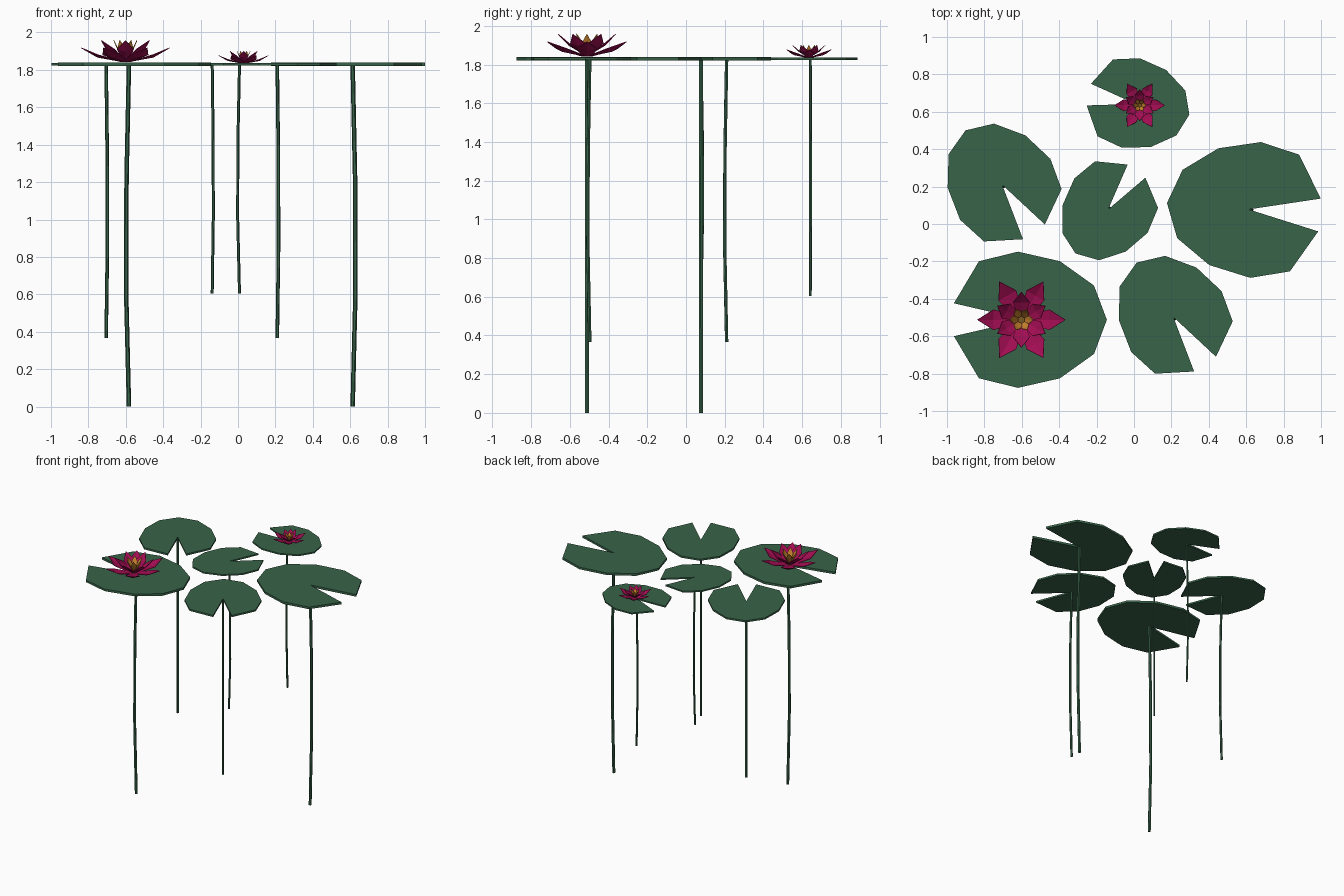
import bpy, bmesh, math
from mathutils import Matrix, Vector

if "Cube" in bpy.data.objects:
    bpy.data.objects.remove(bpy.data.objects["Cube"])

WATER = 1.83  # height of the water surface the pads float on


def material(name, rgb):
    m = bpy.data.materials.new(name)
    m.diffuse_color = (*rgb, 1)
    m.use_nodes = True
    m.node_tree.nodes["Principled BSDF"].inputs["Base Color"].default_value = m.diffuse_color
    return m


GREEN = material("pad green", (0.040, 0.127, 0.067))
CRIMSON = material("petal crimson", (0.36, 0.004, 0.085))
ORANGE = material("stamen orange", (0.60, 0.23, 0.028))
BROWN = material("seed brown", (0.20, 0.10, 0.015))


def finish(bm, name, mat, loc, angle, scale):
    bmesh.ops.recalc_face_normals(bm, faces=bm.faces)
    me = bpy.data.meshes.new(name)
    bm.to_mesh(me)
    bm.free()
    me.materials.append(mat)
    ob = bpy.data.objects.new(name, me)
    ob.location = loc
    ob.rotation_euler.z = math.radians(angle)
    ob.scale = (scale,) * 3
    bpy.context.collection.objects.link(ob)
    return ob


# Half outline of a pad, notch opening towards +x, from notch lip to back
HALF = [(0.38, 0.088), (0.246, 0.313), (0.037, 0.364),
        (-0.187, 0.313), (-0.369, 0.183), (-0.438, 0)]


def lily_pad(name, x, y, angle, scale):
    # notched leaf, fanned from the notch point and extruded
    bm = bmesh.new()
    outline = HALF + [(px, -py) for px, py in HALF[-2::-1]]
    rings = []
    for z in (-0.009, 0.009):
        rings.append([bm.verts.new((px, py, z)) for px, py in [(0, 0)] + outline])
    n = len(rings[0])
    for ring in rings:
        for i in range(1, n - 1):
            bm.faces.new((ring[0], ring[i], ring[i + 1]))
    for i in range(n):
        j = (i + 1) % n
        bm.faces.new((rings[0][i], rings[0][j], rings[1][j], rings[1][i]))
    finish(bm, name, GREEN, (x, y, WATER), angle, scale)

    # gently bowed stem below the leaf
    bm = bmesh.new()
    sides, rows = 6, []
    for bow, z in ((0, 0), (0.013, -0.61), (0.015, -1.22), (0, -WATER)):
        rows.append([bm.verts.new((bow + 0.012 * math.cos(math.tau * k / sides),
                                   0.012 * math.sin(math.tau * k / sides), z))
                     for k in range(sides)])
    for a, b in zip(rows, rows[1:]):
        for k in range(sides):
            bm.faces.new((a[k], a[k - 1], b[k - 1], b[k]))
    bm.faces.new(rows[0])
    bm.faces.new(rows[-1])
    finish(bm, name + "_stem", GREEN, (x, y, WATER), angle, scale)


def petal_ring(name, mat, loc, scale, turn, base, mid, tip, width):
    # six keeled petals; base, mid and tip are (radius, height)
    bm = bmesh.new()
    for k in range(6):
        rot = Matrix.Rotation(math.radians(turn + 60 * k), 3, 'Z')

        def v(p, side, lift=0):
            return bm.verts.new(rot @ Vector((p[0], side, p[1] + lift)))

        b, c, t = v(base, 0), v(mid, 0), v(tip, 0)
        for s in (1, -1):
            w = v(mid, s * width, width * 0.25)
            e = v(base, s * width * 0.4)
            bm.faces.new((b, c, w, e) if s > 0 else (b, e, w, c))
            bm.faces.new((c, t, w) if s > 0 else (c, w, t))
    ob = finish(bm, name, mat, loc, 0, scale)
    sol = ob.modifiers.new("thickness", 'SOLIDIFY')
    sol.thickness = 0.004


def flower(name, x, y, z, scale):
    loc = (x, y, z)
    petal_ring(name + "_outer_petals", CRIMSON, loc, scale, 0,
               (0.02, 0.004), (0.15, 0.028), (0.237, 0.078), 0.055)
    petal_ring(name + "_inner_petals", CRIMSON, loc, scale, 30,
               (0.015, 0.012), (0.095, 0.06), (0.15, 0.118), 0.045)
    petal_ring(name + "_stamens", ORANGE, loc, scale, 0,
               (0.012, 0.02), (0.045, 0.075), (0.064, 0.12), 0.022)
    # small seed head in the middle
    bm = bmesh.new()
    bmesh.ops.create_cone(bm, cap_ends=True, segments=6, radius1=0.014,
                          radius2=0.02, depth=0.06,
                          matrix=Matrix.Translation((0, 0, 0.035)))
    finish(bm, name + "_seed_head", BROWN, loc, 0, scale)


# Pads: name, x, y, notch direction, scale
for pad in (("right_pad", 0.613, 0.078, -4.5, 1.0),
            ("front_left_pad", -0.583, -0.512, 180, 1.0),
            ("left_pad", -0.705, 0.21, -56, 0.80),
            ("front_right_pad", 0.21, -0.497, -56, 0.80),
            ("middle_pad", -0.138, 0.078, 53.5, 0.67),
            ("back_pad", 0.008, 0.642, 168.7, 0.67)):
    lily_pad(*pad)

# Flowers
flower("large_flower", -0.602, -0.512, 1.838, 1.0)
flower("small_flower", 0.03, 0.635, 1.832, 0.57)
